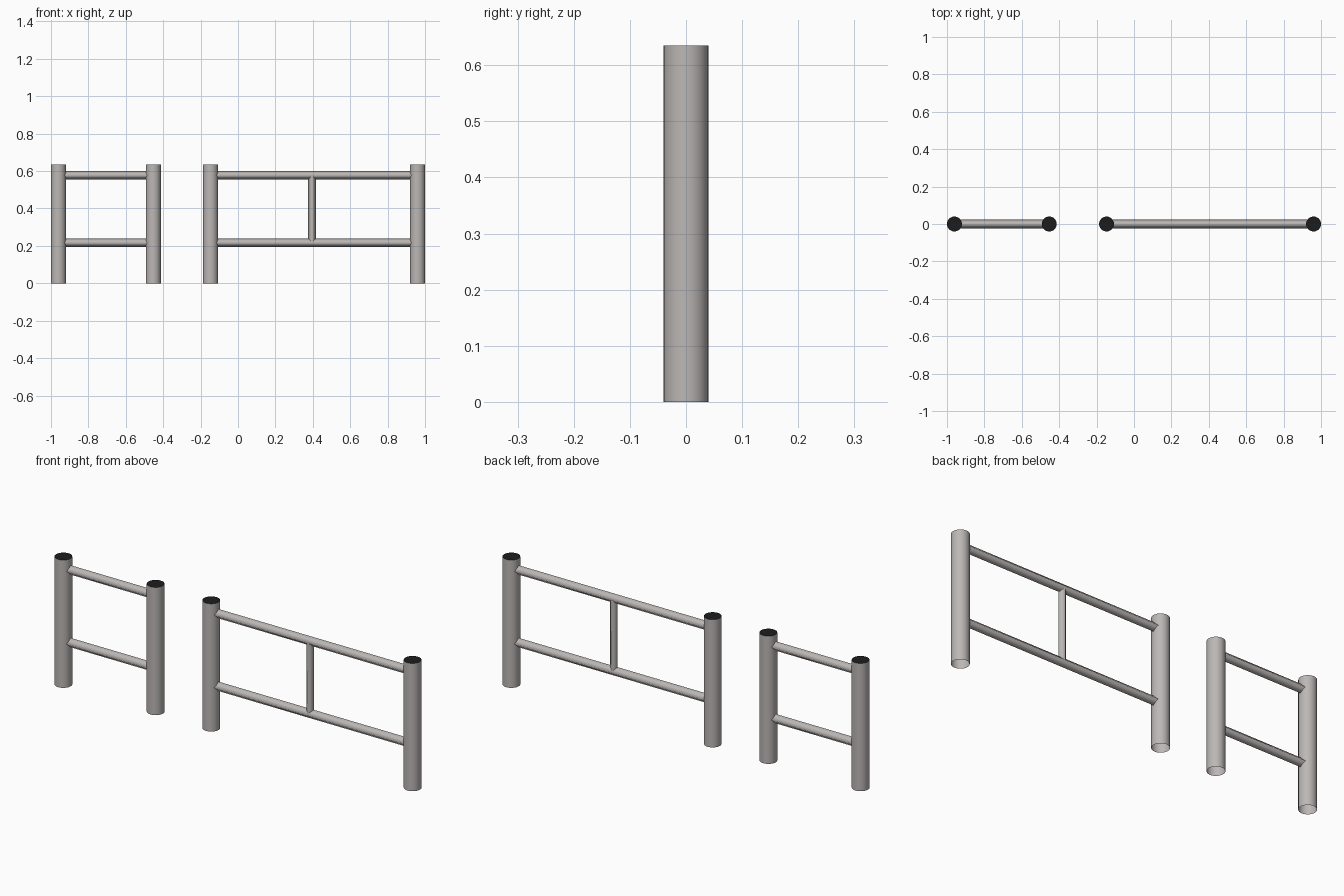
import bpy, bmesh, math
from mathutils import Matrix

if "Cube" in bpy.data.objects:
    bpy.data.objects.remove(bpy.data.objects["Cube"])

POST_R, RAIL_R, BAR_R = 0.04, 0.0235, 0.0205
POST_SIDES, RAIL_SIDES = 32, 4
HEIGHT = 0.635
RAIL_Z = (0.217, 0.578)


def material(name, colour):
    mat = bpy.data.materials.new(name)
    mat.diffuse_color = (*colour, 1)
    mat.use_nodes = True
    mat.node_tree.nodes["Principled BSDF"].inputs["Base Color"].default_value = mat.diffuse_color
    return mat


metal = material("warm grey metal", (0.50, 0.475, 0.465))
dark = material("dark cap", (0.012, 0.012, 0.012))


def tube(name, radius, length, centre, sides, along_x=False):
    """Smooth open bar, upright or lying along x."""
    bm = bmesh.new()
    bmesh.ops.create_cone(bm, cap_ends=False, segments=sides,
                          radius1=radius, radius2=radius, depth=length)
    for f in bm.faces:
        f.smooth = True
    if along_x:
        bm.transform(Matrix.Rotation(math.pi / 2, 4, 'Y'))
    return finish(bm, name, centre, metal)


def cap(name, radius, centre):
    """Flat disc closing the top of a post."""
    bm = bmesh.new()
    bmesh.ops.create_circle(bm, cap_ends=True, segments=POST_SIDES, radius=radius)
    return finish(bm, name, centre, dark)


def finish(bm, name, centre, mat):
    mesh = bpy.data.meshes.new(name)
    bm.to_mesh(mesh)
    bm.free()
    mesh.materials.append(mat)
    obj = bpy.data.objects.new(name, mesh)
    obj.location = centre
    bpy.context.collection.objects.link(obj)
    return obj


def barrier(prefix, x0, x1):
    """Two capped posts joined by two rails."""
    for side, x in (("left", x0), ("right", x1)):
        tube(f"{prefix}_{side}_post", POST_R, HEIGHT, (x, 0, HEIGHT / 2), POST_SIDES)
        cap(f"{prefix}_{side}_post_cap", POST_R, (x, 0, HEIGHT))
    for level, z in zip(("lower", "upper"), RAIL_Z):
        tube(f"{prefix}_{level}_rail", RAIL_R, x1 - x0 - 0.04,
             ((x0 + x1) / 2, 0, z), RAIL_SIDES, along_x=True)


barrier("short", -0.96, -0.453)
barrier("long", -0.147, 0.96)

# upright bar between the rails of the long barrier
tube("long_middle_bar", BAR_R, RAIL_Z[1] - RAIL_Z[0],
     (0.396, 0, sum(RAIL_Z) / 2), RAIL_SIDES)
